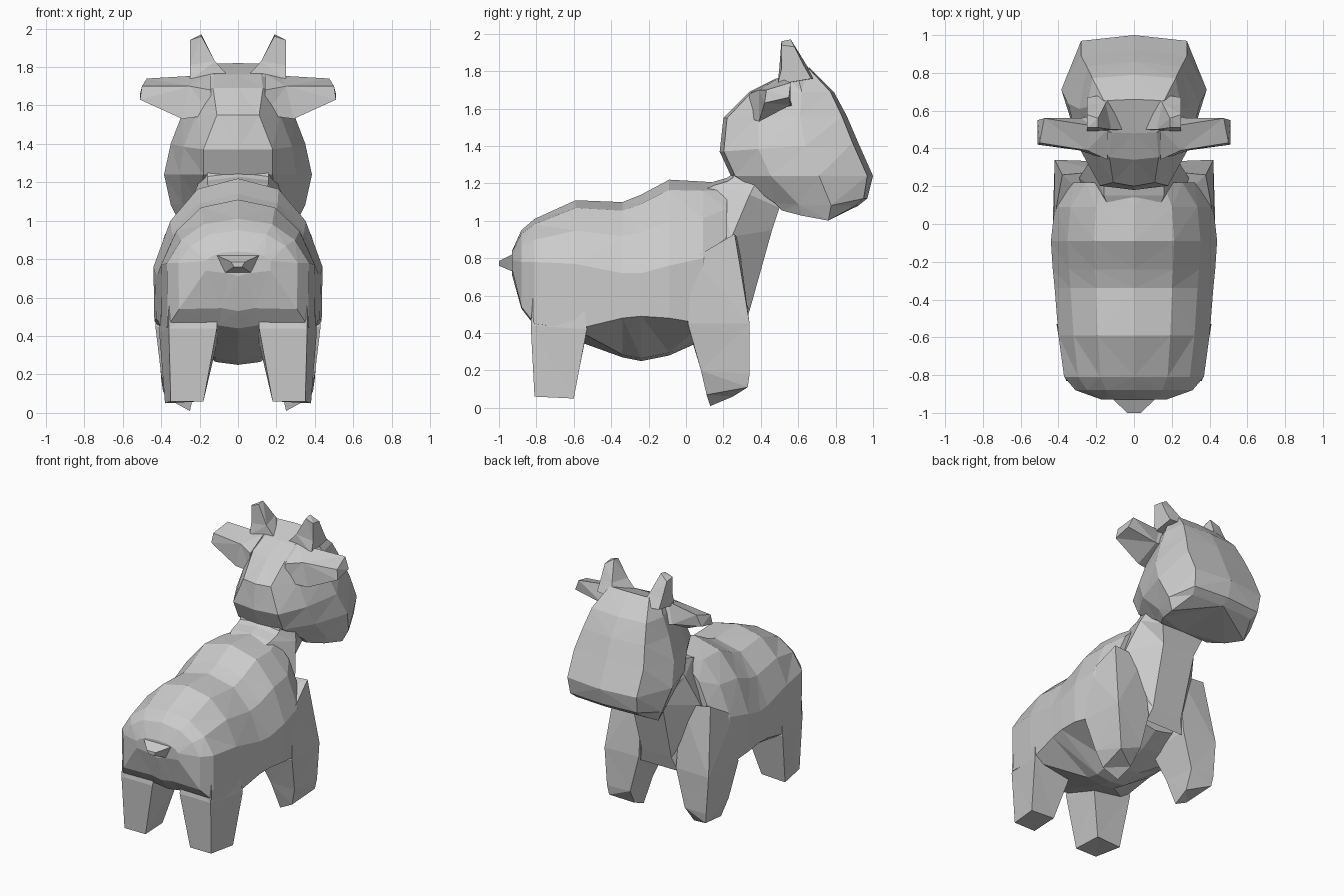
import bpy, bmesh


def loft(name, rings):
    """Flat-shaded skin over a series of equal-length closed rings."""
    bm = bmesh.new()
    loops = [[bm.verts.new(p) for p in r] for r in rings]
    n = len(loops[0])
    for a, b in zip(loops, loops[1:]):
        for i in range(n):
            j = (i + 1) % n
            bm.faces.new((a[i], a[j], b[j], b[i]))
    bm.faces.new(loops[0])
    bm.faces.new(loops[-1][::-1])
    bmesh.ops.triangulate(bm, faces=bm.faces[:])
    bmesh.ops.recalc_face_normals(bm, faces=bm.faces[:])
    me = bpy.data.meshes.new(name)
    bm.to_mesh(me)
    bm.free()
    ob = bpy.data.objects.new(name, me)
    bpy.context.collection.objects.link(ob)
    return ob


def mirrored(half):
    """Close a half ring (x >= 0) with its mirror image."""
    return half + [(-x, y, z) for x, y, z in reversed(half) if x > 1e-6]


def pair(name, rings):
    for label, s in (("right", 1), ("left", -1)):
        loft(f"{name}_{label}", [[(s * x, y, z) for x, y, z in r] for r in rings])


# Body: y, half width, top, widest height, lower side edge, underside
def body_ring(y, w, zt, zm, zs, zb):
    return mirrored([
        (0, y, zt), (0.48 * w, y, zt - 0.12 * (zt - zm)),
        (0.8 * w, y, zt - 0.48 * (zt - zm)), (w, y, zm),
        (0.99 * w, y, zs), (0.27 * w, y, zb + 0.015), (0, y, zb)])


loft("body", [body_ring(*r) for r in (
    (-0.93, 0.17, 0.84, 0.79, 0.74, 0.71),
    (-0.88, 0.31, 0.95, 0.78, 0.54, 0.53),
    (-0.81, 0.37, 1.01, 0.78, 0.45, 0.44),
    (-0.59, 0.40, 1.11, 0.77, 0.42, 0.36),
    (-0.34, 0.42, 1.10, 0.72, 0.48, 0.27),
    (-0.24, 0.43, 1.14, 0.72, 0.49, 0.25),
    (-0.09, 0.44, 1.22, 0.76, 0.48, 0.28),
    (0.09, 0.42, 1.21, 0.80, 0.45, 0.36),
    (0.22, 0.32, 1.20, 0.92, 0.52, 0.44))])

# Neck and chest: slanted rings from the shoulders up into the head
loft("neck", [mirrored([
    (0, y0, z0), (u, y0, z0 - 0.02), (w, (y0 + y1) / 2, (z0 + z1) / 2 + 0.05),
    (v, y1, z1), (0, y1, z1)]) for y0, z0, y1, z1, u, w, v in (
    (0.06, 1.17, 0.31, 0.42, 0.12, 0.28, 0.15),
    (0.15, 1.21, 0.34, 0.52, 0.16, 0.29, 0.12),
    (0.22, 1.23, 0.46, 0.95, 0.16, 0.23, 0.13),
    (0.25, 1.25, 0.50, 1.07, 0.16, 0.20, 0.17),
    (0.30, 1.40, 0.58, 1.15, 0.15, 0.20, 0.15))])


# Head: back and front points, then half widths at back, cheek and face
def head_ring(yb, zb, yf, zf, wb, wm, wf, sag=0.0):
    def at(x, t, d=0.0):
        return (x, yb + (yf - yb) * t, zb + (zf - zb) * t - d)
    return mirrored([at(0, 0), at(wb, 0.03, sag * 0.2),
                     at(wb * 0.4 + wm * 0.6, 0.28, sag * 0.6),
                     at(wm, 0.62, sag), at(wf, 0.96), at(0, 1)])


loft("head", [head_ring(*r) for r in (
    (0.50, 1.07, 0.92, 1.08, 0.20, 0.31, 0.25, 0.075),
    (0.46, 1.10, 0.97, 1.12, 0.20, 0.35, 0.27, 0.03),
    (0.24, 1.24, 1.00, 1.24, 0.18, 0.385, 0.28),
    (0.18, 1.37, 0.92, 1.42, 0.18, 0.35, 0.28),
    (0.20, 1.55, 0.86, 1.56, 0.11, 0.29, 0.25),
    (0.34, 1.69, 0.79, 1.69, 0.13, 0.25, 0.22),
    (0.48, 1.76, 0.66, 1.82, 0.12, 0.20, 0.16))])

# Ears: broad root on the side of the head tapering to a thin tip
pair("ear", [
    [(0.14, 0.34, 1.55), (0.14, 0.34, 1.68), (0.14, 0.50, 1.765), (0.14, 0.60, 1.60)],
    [(0.29, 0.39, 1.53), (0.25, 0.39, 1.70), (0.22, 0.52, 1.755), (0.28, 0.56, 1.62)],
    [(0.51, 0.42, 1.63), (0.50, 0.43, 1.70), (0.475, 0.56, 1.74), (0.51, 0.55, 1.66)]])

# Horns: triangular-looking spikes leaning outward and forward
pair("horn", [
    [(0.03, 0.50, 1.73), (0.25, 0.49, 1.73), (0.25, 0.67, 1.76), (0.12, 0.69, 1.76)],
    [(0.12, 0.50, 1.83), (0.25, 0.51, 1.81), (0.25, 0.63, 1.83), (0.15, 0.64, 1.84)],
    [(0.19, 0.51, 1.96), (0.25, 0.51, 1.94), (0.25, 0.58, 1.93), (0.19, 0.56, 1.97)]])

# Legs: lofted from the foot up into the body
pair("hind_leg", [
    [(0.18, -0.81, 0.06), (0.35, -0.81, 0.06), (0.38, -0.60, 0.05), (0.19, -0.60, 0.06)],
    [(0.11, -0.83, 0.44), (0.36, -0.83, 0.44), (0.41, -0.53, 0.42), (0.11, -0.54, 0.36)],
    [(0.10, -0.80, 0.60), (0.36, -0.805, 0.78), (0.38, -0.57, 0.77), (0.10, -0.55, 0.60)]])
pair("front_leg", [
    [(0.25, 0.13, 0.01), (0.36, 0.11, 0.07), (0.39, 0.33, 0.11), (0.24, 0.25, 0.06)],
    [(0.21, 0.08, 0.20), (0.40, 0.08, 0.20), (0.40, 0.34, 0.18), (0.22, 0.33, 0.18)],
    [(0.14, 0.02, 0.40), (0.43, 0.01, 0.45), (0.42, 0.34, 0.45), (0.15, 0.33, 0.45)],
    [(0.14, 0.04, 0.80), (0.42, 0.04, 0.80), (0.38, 0.26, 0.93), (0.16, 0.28, 0.90)]])

# Tail: short flat stub
loft("tail", [mirrored([(0, y, z), (w, y, z), (w * 0.6, y, z - h), (0, y, z - h)])
              for y, z, w, h in ((-0.86, 0.86, 0.15, 0.13), (-0.93, 0.82, 0.11, 0.09),
                                 (-1.0, 0.785, 0.035, 0.025))])
